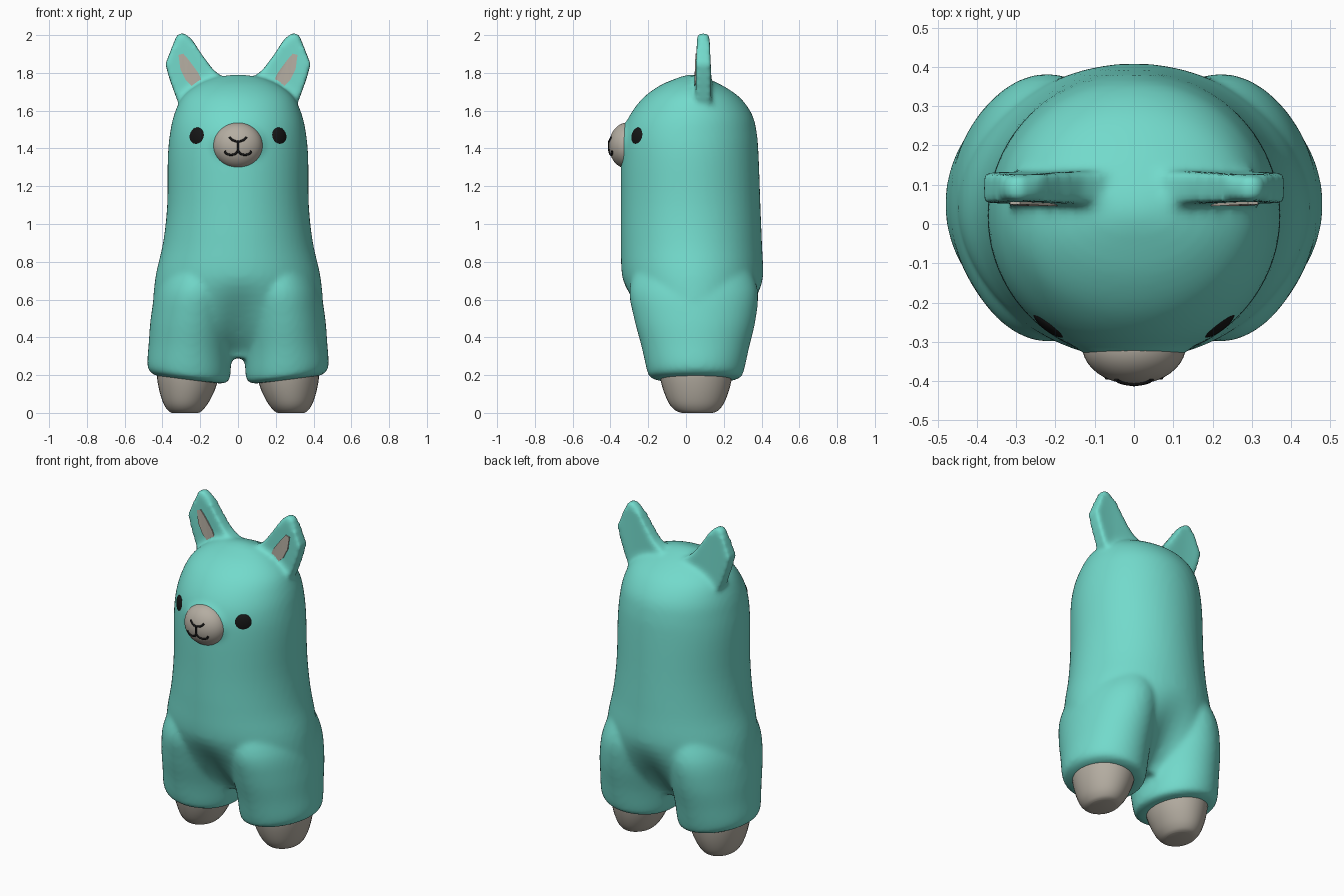
import bpy, bmesh
from math import sin, cos, pi, exp, sqrt, radians

if "Cube" in bpy.data.objects:
    bpy.data.objects.remove(bpy.data.objects["Cube"])


def material(name, rgb):
    m = bpy.data.materials.new(name)
    m.diffuse_color = (*rgb, 1)
    m.use_nodes = True
    m.node_tree.nodes["Principled BSDF"].inputs["Base Color"].default_value = m.diffuse_color
    return m


TEAL = material("teal", (0.17, 0.70, 0.60))
BEIGE = material("beige", (0.46, 0.42, 0.36))
BLACK = material("black", (0.008, 0.008, 0.008))


def finish(bm, name, mat):
    bmesh.ops.recalc_face_normals(bm, faces=bm.faces)
    for f in bm.faces:
        f.smooth = True
    me = bpy.data.meshes.new(name)
    bm.to_mesh(me)
    bm.free()
    me.materials.append(mat)
    ob = bpy.data.objects.new(name, me)
    bpy.context.collection.objects.link(ob)
    return ob


def spline(rows, steps):
    """Catmull-Rom interpolation through profile rows."""
    out = []
    for i in range(len(rows) - 1):
        a, b, c, d = (rows[max(0, min(len(rows) - 1, i + k))] for k in (-1, 0, 1, 2))
        for s in range(steps):
            t = s / steps
            out.append([0.5 * (2 * q + (r - p) * t + (2 * p - 5 * q + 4 * r - u) * t * t
                               + (3 * q - p - 3 * r + u) * t ** 3)
                        for p, q, r, u in zip(a, b, c, d)])
    return out + [list(rows[-1])]


def loft(bm, rows, side=1, n=64, shape=lambda x, y, z: (x, y, z)):
    """Rows are (z, centre x, half width, front y, back y)."""
    rings = []
    for z, cx, rx, y0, y1 in spline(rows, 4):
        ring = []
        for k in range(n):
            a = 2 * pi * k / n
            x, y, zz = shape(cx + rx * cos(a), (y0 + y1) / 2 + (y1 - y0) / 2 * sin(a), z)
            ring.append(bm.verts.new((side * x, y, zz)))
        rings.append(ring)
    for r, s in zip(rings, rings[1:]):
        for k in range(n):
            bm.faces.new((r[k], r[(k + 1) % n], s[(k + 1) % n], s[k]))
    bm.faces.new(rings[0])
    bm.faces.new(rings[-1])


def plate(bm, outline, side, front, back):
    """Closed outline in x/z, given thickness along y."""
    f = [bm.verts.new((side * x, front(z), z)) for x, z in outline]
    b = [bm.verts.new((side * x, back(z), z)) for x, z in outline]
    n = len(f)
    faces = [bm.faces.new(f), bm.faces.new(b)]
    for k in range(n):
        bm.faces.new((f[k], f[(k + 1) % n], b[(k + 1) % n], b[k]))
    bmesh.ops.triangulate(bm, faces=faces)


def ball(bm, loc, radii):
    vs = bmesh.ops.create_uvsphere(bm, u_segments=40, v_segments=24, radius=1)["verts"]
    bmesh.ops.scale(bm, vec=radii, verts=vs)
    bmesh.ops.translate(bm, vec=loc, verts=vs)


# Body: torso, trouser legs, snout mound and ears fused into one soft skin
TORSO = [(0.29, 0, 0.38, -0.18, 0.28), (0.40, 0, 0.43, -0.25, 0.34),
         (0.55, 0, 0.45, -0.295, 0.385), (0.72, 0, 0.437, -0.338, 0.408),
         (0.90, 0, 0.397, -0.345, 0.402), (1.10, 0, 0.375, -0.345, 0.394),
         (1.35, 0, 0.372, -0.345, 0.385), (1.48, 0, 0.36, -0.335, 0.375),
         (1.58, 0, 0.338, -0.295, 0.35), (1.67, 0, 0.295, -0.225, 0.285),
         (1.735, 0, 0.215, -0.135, 0.19), (1.775, 0, 0.12, -0.04, 0.10),
         (1.79, 0, 0.03, 0.01, 0.05)]
TROUSER = [(0.175, 0.258, 0.17, -0.14, 0.24), (0.19, 0.258, 0.205, -0.19, 0.29),
           (0.23, 0.26, 0.22, -0.208, 0.308), (0.35, 0.253, 0.22, -0.235, 0.335),
           (0.50, 0.237, 0.225, -0.275, 0.37), (0.65, 0.215, 0.22, -0.30, 0.38),
           (0.80, 0.18, 0.19, -0.26, 0.33)]
EAR = [(0.29, 2.015), (0.325, 2.0), (0.36, 1.91), (0.385, 1.845), (0.36, 1.76),
       (0.32, 1.65), (0.25, 1.58), (0.08, 1.68), (0.07, 1.77), (0.13, 1.815),
       (0.19, 1.895), (0.245, 1.98)]
INNER_EAR = [(0.315, 1.895), (0.29, 1.902), (0.262, 1.87), (0.21, 1.80), (0.19, 1.755),
             (0.182, 1.705), (0.23, 1.715), (0.275, 1.76), (0.305, 1.82)]


def groove(x, y, z):
    g = 0.6 * max(0, min(1, (0.72 - z) / 0.40)) ** 1.6
    return x, 0.05 + (y - 0.05) * (1 - g * exp(-(x / 0.14) ** 2)), z


def slant(x, y, z):
    return x, y, z + 0.12 * (x - 0.26) * max(0, min(1, (0.5 - z) / 0.25))


bm = bmesh.new()
loft(bm, TORSO, shape=groove)
ball(bm, (0, -0.275, 1.415), (0.165, 0.088, 0.145))
for s in (-1, 1):
    loft(bm, TROUSER, s, shape=slant)
    plate(bm, EAR, s, lambda z: 0.05 + 0.04 * max(0, z - 1.8),
          lambda z: 0.135 - 0.05 * max(0, z - 1.8))
body = finish(bm, "body", TEAL)
rm = body.modifiers.new("fuse", 'REMESH')
rm.mode = 'VOXEL'
rm.voxel_size = 0.014
rm.use_smooth_shade = True
sm = body.modifiers.new("soften", 'SMOOTH')
sm.factor = 0.5
sm.iterations = 8

# Feet, inner ears and eyes
FOOT = [(0.0, 0.28, 0.07, -0.02, 0.14), (0.012, 0.28, 0.09, -0.055, 0.17),
        (0.05, 0.277, 0.118, -0.09, 0.20), (0.12, 0.27, 0.147, -0.12, 0.228),
        (0.20, 0.265, 0.165, -0.14, 0.245), (0.27, 0.262, 0.165, -0.14, 0.245)]
for s, tag in ((-1, "left"), (1, "right")):
    bm = bmesh.new()
    loft(bm, FOOT, s, 32)
    foot = finish(bm, "foot_" + tag, BEIGE)

    bm = bmesh.new()
    plate(bm, INNER_EAR, s, lambda z: 0.046 + 0.04 * max(0, z - 1.8), lambda z: 0.075)
    finish(bm, "inner_ear_" + tag, BEIGE).data.shade_flat()

    bm = bmesh.new()
    ball(bm, (0, 0, 0), (0.056, 0.024, 0.057))
    eye = finish(bm, "eye_" + tag, BLACK)
    eye.location = (s * 0.212, -0.25, 1.455)
    eye.rotation_euler.z = s * radians(38)

# Muzzle
bm = bmesh.new()
ball(bm, (0, -0.31, 1.415), (0.132, 0.098, 0.122))
finish(bm, "muzzle", BEIGE)

# Nose and mouth lines drawn on the muzzle surface
cu = bpy.data.curves.new("nose_and_mouth", 'CURVE')
cu.dimensions = '3D'
cu.bevel_depth = 0.006
cu.bevel_resolution = 2
cu.use_fill_caps = True
cu.materials.append(BLACK)
LINES = [[(-0.045, 1.46), (-0.03, 1.445), (0, 1.436), (0.03, 1.445), (0.045, 1.46)],
         [(0, 1.436), (0, 1.41), (0, 1.385)],
         [(-0.07, 1.387), (-0.06, 1.372), (-0.035, 1.366), (-0.012, 1.373), (0, 1.387),
          (0.012, 1.373), (0.035, 1.366), (0.06, 1.372), (0.07, 1.387)]]
for line in LINES:
    pts = spline(line, 4)
    sp = cu.splines.new('POLY')
    sp.points.add(len(pts) - 1)
    for p, (x, z) in zip(sp.points, pts):
        y = -0.31 - 0.098 * sqrt(1 - (x / 0.132) ** 2 - ((z - 1.415) / 0.122) ** 2)
        p.co = (x, y, z, 1)
bpy.context.collection.objects.link(bpy.data.objects.new("nose_and_mouth", cu))
